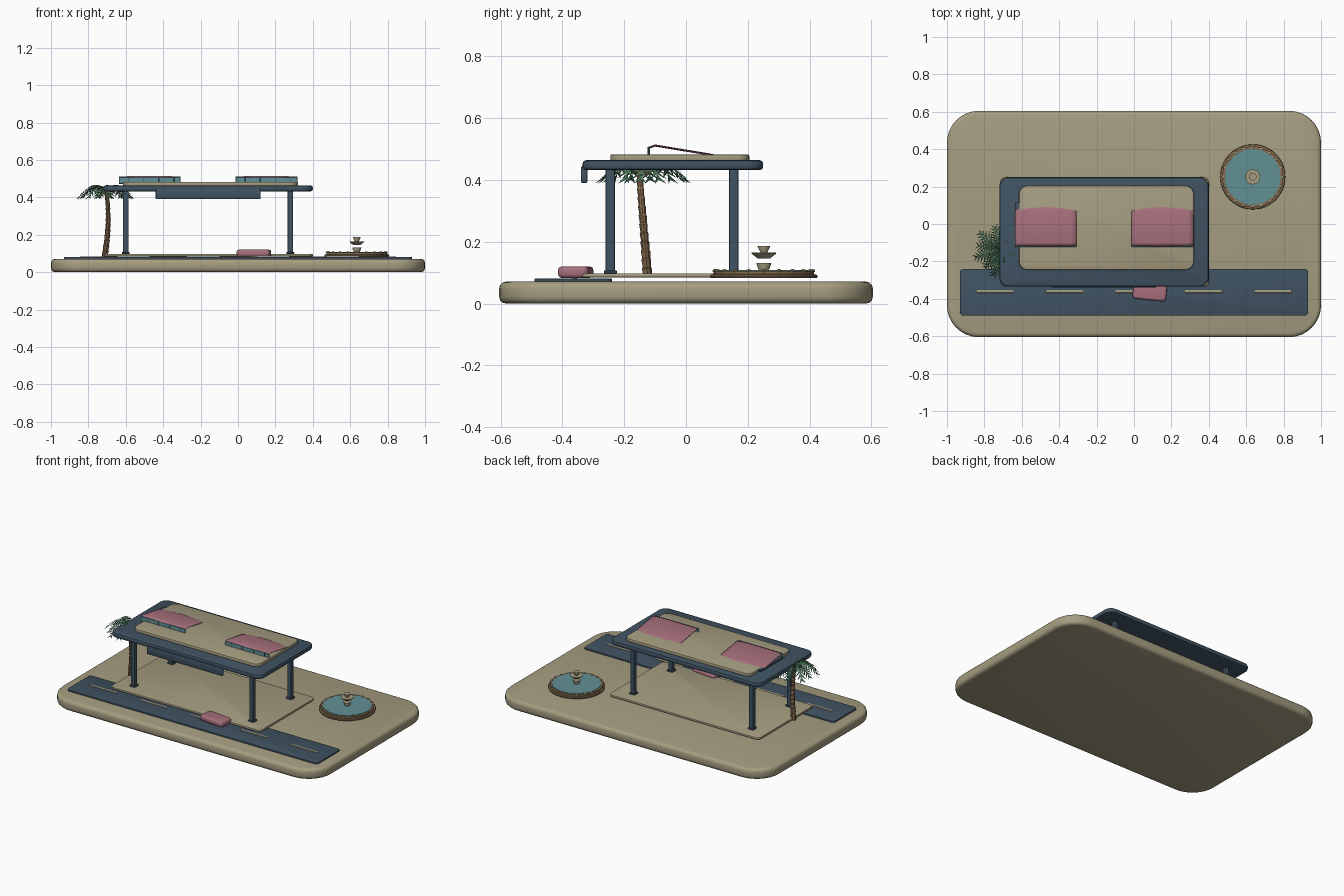
import bpy, bmesh, math, random
from mathutils import Vector, Matrix

random.seed(4)
if "Cube" in bpy.data.objects:
    bpy.data.objects.remove(bpy.data.objects["Cube"])


def material(name, rgb):
    m = bpy.data.materials.new(name)
    m.use_nodes = True
    m.diffuse_color = (*rgb, 1)
    m.node_tree.nodes["Principled BSDF"].inputs["Base Color"].default_value = (*rgb, 1)
    return m


SAND = material("sand stone", (0.38, 0.34, 0.22))
NAVY = material("slate navy", (0.05, 0.085, 0.12))
TEAL = material("water teal", (0.12, 0.28, 0.30))
PINK = material("dusty pink", (0.38, 0.16, 0.20))
LEAF = material("palm green", (0.07, 0.18, 0.10))
BARK = material("bark brown", (0.24, 0.15, 0.08))


def finish(name, bm, mat, smooth=None):
    bmesh.ops.recalc_face_normals(bm, faces=bm.faces)
    me = bpy.data.meshes.new(name)
    bm.to_mesh(me)
    bm.free()
    ob = bpy.data.objects.new(name, me)
    bpy.context.collection.objects.link(ob)
    me.materials.append(mat)
    if smooth:
        bpy.ops.object.select_all(action="DESELECT")
        ob.select_set(True)
        bpy.context.view_layer.objects.active = ob
        bpy.ops.object.shade_smooth_by_angle(angle=math.radians(smooth))
    return ob


def skin(bm, rings):
    """Join closed rings of points into a capped tube."""
    loops = [[bm.verts.new(p) for p in r] for r in rings]
    n = len(loops[0])
    for a, b in zip(loops, loops[1:]):
        for i in range(n):
            bm.faces.new((a[i], a[(i + 1) % n], b[(i + 1) % n], b[i]))
    bm.faces.new(loops[0][::-1])
    bm.faces.new(loops[-1])


def slab(name, x, y, z, radius, bevel, mat, steps=2, corner=6, turn=0):
    """Box with rounded plan corners and rounded top and bottom rims."""
    cx, cy = sum(x) / 2, sum(y) / 2
    hx, hy = (x[1] - x[0]) / 2, (y[1] - y[0]) / 2
    rim = [(bevel * (1 - math.sin(t)), bevel * (1 - math.cos(t)))
           for t in (math.pi / 2 * i / steps for i in range(steps + 1))]
    levels = [(d, z[0] + h) for h, d in rim[::-1]] + [(d, z[1] - h) for h, d in rim]
    # rim pairs hold (height drop, inset); the side runs between the two rims
    levels = [(bevel * (1 - math.cos(t)), z[1] - bevel * (1 - math.sin(t)))
              for t in (math.pi / 2 * i / steps for i in range(steps + 1))]
    levels = [(d, z[0] + z[1] - h) for d, h in levels[::-1]] + levels
    rings = []
    for inset, h in levels:
        r = max(radius - inset, 0.001)
        ring = []
        for q, (sx, sy) in enumerate(((1, 1), (-1, 1), (-1, -1), (1, -1))):
            for k in range(corner + 1):
                a = math.pi / 2 * (q + k / corner)
                ring.append((sx * (hx - inset - r) + r * math.cos(a),
                             sy * (hy - inset - r) + r * math.sin(a), h))
        rings.append(ring)
    bm = bmesh.new()
    skin(bm, rings)
    bmesh.ops.rotate(bm, verts=bm.verts, matrix=Matrix.Rotation(turn, 3, "Z"))
    bmesh.ops.translate(bm, verts=bm.verts, vec=(cx, cy, 0))
    return finish(name, bm, mat, 35)


def lathe(name, centre, profile, mat, sides=32):
    bm = bmesh.new()
    skin(bm, [[(centre[0] + r * math.cos(math.tau * i / sides),
                centre[1] + r * math.sin(math.tau * i / sides), h)
               for i in range(sides)] for r, h in profile])
    return finish(name, bm, mat, 35)


# Ground, road and station floor
slab("ground_base", (-1, 1), (-0.605, 0.605), (0, 0.071), 0.17, 0.022, SAND, 3, 8)
slab("road", (-0.93, 0.93), (-0.49, -0.24), (0.07, 0.081), 0.02, 0.003, NAVY)
for i in range(-2, 3):
    c = i * 0.372
    slab(f"road_dash_{i + 3}", (c - 0.1, c + 0.1), (-0.368, -0.353), (0.08, 0.084),
         0.002, 0.001, SAND, 1, 1)
slab("floor_pad", (-0.715, 0.4), (-0.335, 0.25), (0.084, 0.098), 0.03, 0.004, SAND)

# Columns with foot plates
for i, (cx, cy) in enumerate((a, b) for a in (-0.6, 0.28) for b in (-0.245, 0.155)):
    for part, h, z in (("column", 0.015, (0.098, 0.435)), ("column_foot", 0.021, (0.097, 0.107))):
        slab(f"{part}_{i + 1}", (cx - h, cx + h), (cy - h, cy + h), z, 0.005, 0.002, NAVY, 1, 2)

# Roof, raised deck and front fascia
slab("roof", (-0.72, 0.4), (-0.335, 0.25), (0.432, 0.464), 0.05, 0.011, NAVY)
slab("roof_deck", (-0.615, 0.32), (-0.245, 0.205), (0.46, 0.483), 0.045, 0.006, SAND)
slab("front_fascia", (-0.44, 0.12), (-0.34, -0.319), (0.39, 0.445), 0.006, 0.005, NAVY)

# Rooftop awnings: bowed sheet, glazed front and base tray
for side, cx in (("right", -0.472), ("left", 0.152)):
    w = 0.165
    bm = bmesh.new()
    rows = []
    for y, z in ((-0.12, 0.508), (-0.1, 0.515), (0.07, 0.487), (0.11, 0.479)):
        rows.append([bm.verts.new((cx + w * t / 6, y, z - 0.004 * (t / 6) ** 2))
                     for t in range(-6, 7)])
    for a, b in zip(rows, rows[1:]):
        for i in range(12):
            bm.faces.new((a[i], a[i + 1], b[i + 1], b[i]))
    sheet = finish(f"awning_sheet_{side}", bm, PINK, 30)
    mod = sheet.modifiers.new("thickness", "SOLIDIFY")
    mod.thickness = 0.003
    slab(f"awning_front_{side}", (cx - w, cx + w), (-0.122, -0.116), (0.476, 0.508),
         0.002, 0.001, TEAL, 1, 1)
    slab(f"awning_tray_{side}", (cx - w, cx + w), (-0.12, 0.115), (0.472, 0.482),
         0.003, 0.001, NAVY, 1, 1)
    for k in (-0.115, -0.035, 0.05, 0.13):
        slab(f"awning_bar_{side}", (cx + k - 0.002, cx + k + 0.002), (-0.124, -0.12),
             (0.478, 0.507), 0.001, 0.0005, NAVY, 1, 1)

# Parked car
slab("car_body", (-0.005, 0.175), (-0.407, -0.307), (0.083, 0.12), 0.02, 0.012, PINK, 3, 4,
     math.radians(-6))

# Fountain: basin, water, rim studs and stacked bowls
F = (0.635, 0.252)
lathe("fountain_basin", F, [(0.172, 0.083), (0.174, 0.087), (0.172, 0.093), (0.163, 0.095),
                            (0.163, 0.106), (0.148, 0.106)], BARK, 48)
lathe("fountain_water", F, [(0.149, 0.1), (0.149, 0.109)], TEAL, 48)
bm = bmesh.new()
for i in range(20):
    a = math.tau * i / 20
    at = Vector((F[0] + 0.158 * math.cos(a), F[1] + 0.158 * math.sin(a), 0.106))
    bmesh.ops.create_icosphere(bm, subdivisions=1, radius=0.009,
                               matrix=Matrix.Translation(at) @ Matrix.Diagonal((1, 1, 0.7, 1)))
finish("fountain_rim_studs", bm, SAND, 40)
for i, (z0, z1, r0, r1) in enumerate(((0.107, 0.132, 0.016, 0.024), (0.146, 0.165, 0.02, 0.04),
                                      (0.165, 0.187, 0.011, 0.02))):
    lathe(f"fountain_bowl_{i + 1}", F, [(r0, z0), (r1, z1 - 0.003), (r1, z1)], SAND, 20)

# Palm trunk with ringed bark
bm = bmesh.new()
rings = []
for i in range(13):
    t = i / 12
    c = (-0.712 + 0.018 * math.sin(math.pi * t * 0.85), -0.124 - 0.028 * t, 0.084 + 0.345 * t)
    r = 0.018 - 0.007 * t
    for k, dz in ((1.0, 0), (0.82, 0.004)):
        rings.append([(c[0] + r * k * math.cos(math.tau * j / 10),
                       c[1] + r * k * math.sin(math.tau * j / 10), c[2] + dz) for j in range(10)])
skin(bm, rings)
finish("palm_trunk", bm, BARK)
CROWN = Vector((-0.705, -0.14, 0.435))
bm = bmesh.new()
for i in range(5):
    a = math.tau * i / 5
    bmesh.ops.create_icosphere(bm, subdivisions=1, radius=0.011, matrix=Matrix.Translation(
        CROWN + Vector((0.013 * math.cos(a), 0.013 * math.sin(a), -0.01))))
finish("palm_coconuts", bm, BARK, 60)

# Palm fronds: arched midrib strip with a fringe of drooping leaflets
bm = bmesh.new()
for i in range(13):
    a = math.tau * i / 13 + random.uniform(-0.1, 0.1)
    reach = random.uniform(0.125, 0.155)
    lift = random.uniform(0.07, 0.15)
    out = Vector((math.cos(a), math.sin(a), 0))
    across = Vector((-out.y, out.x, 0))

    def rib(t):
        return CROWN + out * reach * t + Vector((0, 0, lift * t - (lift + 0.04) * t * t + 0.005))

    for s in range(9):
        t = s / 9
        p, q = rib(t), rib(t + 0.11)
        spread = 0.045 * math.sin(math.pi * (0.15 + 0.8 * t))
        for d in (-1, 1):
            tip = rib(t + 0.12) + across * d * spread + out * 0.015 - Vector((0, 0, spread * 0.5))
            bm.faces.new([bm.verts.new(v) for v in (p, q, tip)])
finish("palm_fronds", bm, LEAF)
